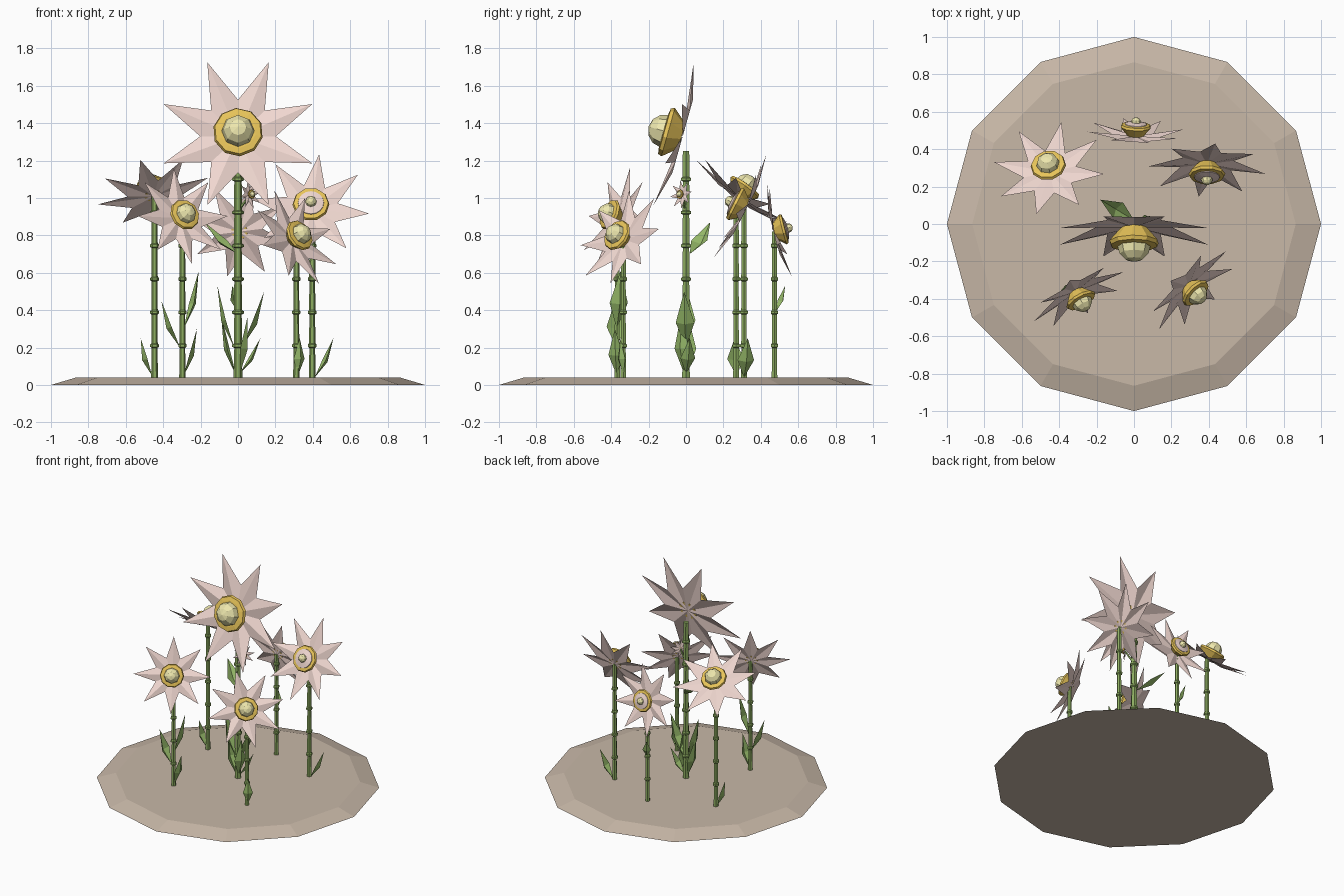
import bpy, bmesh, math
from mathutils import Vector, Matrix

if "Cube" in bpy.data.objects:
    bpy.data.objects.remove(bpy.data.objects["Cube"])


def mat(name, c):
    m = bpy.data.materials.new(name)
    m.diffuse_color = (*c, 1)
    m.use_nodes = True
    m.node_tree.nodes["Principled BSDF"].inputs["Base Color"].default_value = m.diffuse_color
    return m


PINK = mat("petal_pink", (0.87, 0.68, 0.63))
GOLD = mat("gold", (0.80, 0.55, 0.10))
CREAM = mat("cream_yellow", (0.85, 0.80, 0.42))
GREEN = mat("stem_green", (0.27, 0.42, 0.12))
LEAF = mat("leaf_green", (0.30, 0.48, 0.14))
SOIL = mat("soil", (0.58, 0.48, 0.39))


def finish(bm, name, material):
    me = bpy.data.meshes.new(name)
    bm.to_mesh(me)
    bm.free()
    me.materials.append(material)
    ob = bpy.data.objects.new(name, me)
    bpy.context.collection.objects.link(ob)
    return ob


def lathe(name, profile, sides, material, M=Matrix(), phase=0.0):
    """Faceted turned solid from (radius, height) points, capped at both ends."""
    bm = bmesh.new()
    rings = []
    for r, z in profile:
        ang = [2 * math.pi * i / sides + phase for i in range(sides)]
        rings.append([bm.verts.new(M @ Vector((r * math.cos(a), r * math.sin(a), z))) for a in ang])
    for a, b in zip(rings, rings[1:]):
        for i in range(sides):
            j = (i + 1) % sides
            bm.faces.new((a[i], a[j], b[j], b[i]))
    bm.faces.new(rings[0][::-1])
    bm.faces.new(rings[-1])
    return finish(bm, name, material)


def frame(origin, n):
    """Local axes: z along the flower's facing direction, y towards world up."""
    n = Vector(n).normalized()
    up = (Vector((0, 0, 1)) - n * n.z).normalized()
    M = Matrix((up.cross(n), up, n)).transposed().to_4x4()
    M.translation = origin
    return M


def flower(name, dome, n, R, phase, open_centre=False):
    """Folded eight-point star, gold cup and domed centre; dome = dome position."""
    k = R / 0.425
    n = Vector(n).normalized()
    M = frame(Vector(dome) - n * 0.10 * k, n) @ Matrix.Scale(k, 4)
    # petals
    bm = bmesh.new()
    apex = bm.verts.new(M @ Vector((0, 0, 0)))
    ring = []
    for i in range(16):
        a = math.radians(phase + 22.5 * i)
        r, z = (0.425, 0.05) if i % 2 == 0 else (0.2, 0.0)
        ring.append(bm.verts.new(M @ Vector((r * math.cos(a), r * math.sin(a), z))))
    for i in range(16):
        bm.faces.new((apex, ring[i], ring[(i + 1) % 16]))
    finish(bm, name + "_petals", PINK)
    # gold cup
    lathe(name + "_gold_cup", [(0.07, 0.005), (0.133, 0.08), (0.125, 0.10), (0.095, 0.105)],
          10, GOLD, M, math.radians(phase))
    # centre
    r, z = 0.088, 0.10
    if open_centre:
        lathe(name + "_pink_centre", [(0.095, 0.10), (0.092, 0.11), (0.03, 0.125)], 16, PINK, M)
        r, z = 0.042, 0.125
    bm = bmesh.new()
    bmesh.ops.create_uvsphere(bm, u_segments=8, v_segments=6, radius=r,
                              matrix=M @ Matrix.Translation((0, 0, z)))
    finish(bm, name + "_centre_dome", CREAM)


def stem(name, x, y, top, r):
    """Jointed stalk with a thin collar at each node."""
    prof, z = [(r * 1.1, 0.03)], 0.21
    while z < top - 0.06:
        prof += [(r * 0.9, z - 0.012), (r * 1.4, z - 0.006), (r * 1.4, z + 0.006), (r, z + 0.012)]
        z += 0.178
    prof.append((r * 0.9, top))
    lathe(name + "_stem", prof, 6, GREEN, Matrix.Translation((x, y, 0)))


def leaf(name, base, tip, w):
    """Diamond leaf folded along its midrib."""
    b, t = Vector(base), Vector(tip)
    d = t - b
    side = Vector((0, 0, 1)).cross(Vector((d.x, d.y, 0))).normalized()
    out = d.cross(side).normalized()
    if out.z > 0:
        out = -out
    mid = b + d * 0.45
    pts = [b, mid + side * w + out * w * 0.1, t, mid - side * w + out * w * 0.1,
           mid + out * w * 0.6]
    bm = bmesh.new()
    v = [bm.verts.new(p) for p in pts]
    for i in range(4):
        bm.faces.new((v[i], v[(i + 1) % 4], v[4]))
    finish(bm, name, LEAF)


# soil disc
lathe("soil_disc", [(1.0, 0.0), (0.865, 0.04)], 12, SOIL)

# flowers: name, dome position, facing, radius, phase, open centre
for f in [
    ("tall_flower", (0, -0.115, 1.357), (0, -0.96, 0.27), 0.43, 22.5, False),
    ("front_right_flower", (0.335, -0.375, 0.805), (0.62, -0.62, 0.42), 0.28, 10, False),
    ("front_left_flower", (-0.28, -0.415, 0.915), (0.44, -0.80, 0.36), 0.275, 0, False),
    ("back_left_flower", (-0.46, 0.32, 1.065), (-0.13, 0.58, 0.80), 0.305, 22, False),
    ("back_right_flower", (0.39, 0.255, 0.972), (0, -0.88, 0.45), 0.315, 37, True),
    ("back_flower", (0.01, 0.53, 0.835), (0.04, 0.97, 0.25), 0.265, 15, True),
    ("small_bud", (0.075, -0.035, 1.02), (0.7, -0.7, 0.1), 0.08, 10, False),
]:
    flower(*f)

# stems: name, x, y, top, radius
for s in [
    ("tall", 0, 0, 1.25, 0.022),
    ("front_right", 0.312, -0.335, 0.78, 0.016),
    ("front_left", -0.297, -0.368, 0.89, 0.016),
    ("back_left", -0.446, 0.268, 1.01, 0.017),
    ("back_right", 0.397, 0.31, 0.94, 0.017),
    ("back", 0.0, 0.473, 0.82, 0.016),
]:
    stem(*s)

# bud stalk
a, b = Vector((0, 0, 0.93)), Vector((0.062, -0.022, 1.015))
lathe("bud_stalk", [(0.008, 0), (0.006, (b - a).length)], 5, GREEN, frame(a, b - a))

# leaves: base, tip, half width
leaves = [
    ((0, 0.02, 0.70), (-0.18, 0.13, 0.87), 0.05),
    ((0.01, 0, 0.06), (0.12, 0.02, 0.25), 0.04),
    ((0.02, 0, 0.20), (0.14, -0.01, 0.50), 0.05),
    ((-0.02, 0, 0.20), (-0.11, 0.0, 0.53), 0.05),
    ((-0.01, 0, 0.05), (-0.09, 0.01, 0.37), 0.05),
    ((0.01, -0.01, 0.06), (0.05, -0.03, 0.36), 0.045),
    ((-0.29, -0.37, 0.30), (-0.21, -0.35, 0.61), 0.05),
    ((-0.31, -0.37, 0.20), (-0.41, -0.38, 0.45), 0.05),
    ((-0.29, -0.37, 0.05), (-0.22, -0.38, 0.30), 0.04),
    ((-0.46, 0.27, 0.05), (-0.52, 0.26, 0.25), 0.045),
    ((0.41, 0.31, 0.04), (0.51, 0.33, 0.25), 0.045),
    ((0.32, -0.335, 0.05), (0.33, -0.35, 0.25), 0.035),
    ((0.0, 0.48, 0.39), (-0.03, 0.53, 0.53), 0.03),
]
for i, l in enumerate(leaves):
    leaf(f"leaf_{i + 1}", *l)
